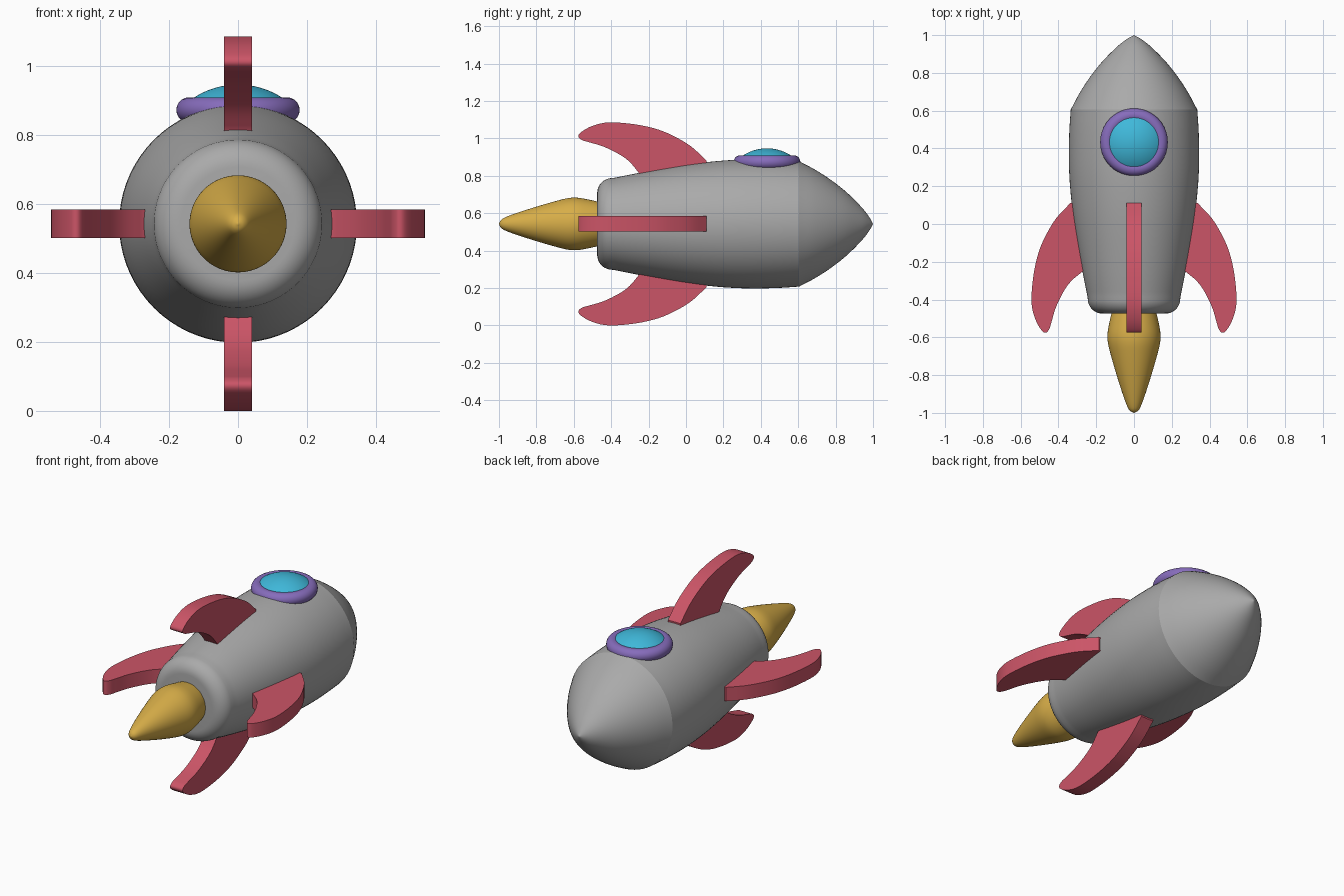
import bpy, bmesh, math
from mathutils import Vector, Matrix

if "Cube" in bpy.data.objects:
    bpy.data.objects.remove(bpy.data.objects["Cube"])

AXIS_Z = 0.543  # height of the rocket's long axis


def material(name, rgb):
    m = bpy.data.materials.new(name)
    m.diffuse_color = (*rgb, 1)
    m.use_nodes = True
    m.node_tree.nodes["Principled BSDF"].inputs["Base Color"].default_value = m.diffuse_color
    return m


grey = material("hull grey", (0.40, 0.40, 0.40))
red = material("fin red", (0.60, 0.09, 0.135))
gold = material("flame gold", (0.68, 0.42, 0.065))
purple = material("ring purple", (0.24, 0.15, 0.50))
cyan = material("glass cyan", (0.05, 0.48, 0.70))


def smooth_curve(pts, steps=5):
    """Catmull-Rom curve through 2D points."""
    p = [Vector(q) for q in pts]
    p = [2 * p[0] - p[1]] + p + [2 * p[-1] - p[-2]]
    out = []
    for a, b, c, d in zip(p, p[1:], p[2:], p[3:]):
        for i in range(steps):
            t = i / steps
            out.append(0.5 * (2 * b + (c - a) * t + (2 * a - 5 * b + 4 * c - d) * t * t
                              + (3 * b - a - 3 * c + d) * t ** 3))
    return out + [p[-2]]


def finish(bm, name, mat, angle):
    bmesh.ops.remove_doubles(bm, verts=bm.verts, dist=1e-5)
    bmesh.ops.recalc_face_normals(bm, faces=bm.faces)
    me = bpy.data.meshes.new(name)
    bm.to_mesh(me)
    bm.free()
    me.materials.append(mat)
    ob = bpy.data.objects.new(name, me)
    bpy.context.collection.objects.link(ob)
    bpy.ops.object.select_all(action='DESELECT')
    ob.select_set(True)
    bpy.context.view_layer.objects.active = ob
    bpy.ops.object.shade_smooth_by_angle(angle=math.radians(angle))
    return ob


def lathe(name, profile, mat, centre, along_y=True, closed=False, angle=30, n=72):
    """Spin (height, radius) points around the y or z axis."""
    bm = bmesh.new()
    rings = []
    for h, r in profile:
        ring = []
        for i in range(n):
            a = math.tau * i / n
            c, s = r * math.cos(a), r * math.sin(a)
            ring.append(bm.verts.new(Vector(centre) + Vector((c, h, s) if along_y else (c, s, h))))
        rings.append(ring)
    pairs = list(zip(rings, rings[1:]))
    if closed:
        pairs.append((rings[-1], rings[0]))
    for lo, hi in pairs:
        for i in range(n):
            j = (i + 1) % n
            bm.faces.new((lo[i], lo[j], hi[j], hi[i]))
    return finish(bm, name, mat, angle)


# Hull: flat tail, rounded rim, swelling barrel, then a pointed nose with a crease
rim = [(-0.395 - 0.08 * math.cos(t), 0.165 + 0.08 * math.sin(t))
       for t in (math.radians(10 * k) for k in range(9))]
barrel = smooth_curve([(-0.385, 0.246), (-0.25, 0.273), (-0.05, 0.308), (0.1, 0.329),
                       (0.25, 0.342), (0.38, 0.345), (0.5, 0.342), (0.605, 0.335)])
nose = smooth_curve([(0.605, 0.335), (0.69, 0.29), (0.775, 0.235), (0.86, 0.168),
                     (0.94, 0.088), (0.98, 0.036), (1.0, 0.0)])
axis = (0, 0, AXIS_Z)
lathe("hull", [(-0.475, 0)] + rim + barrel + nose[1:], grey, axis, angle=15)

# Exhaust flame
flame = smooth_curve([(-1.0, 0.0), (-0.99, 0.02), (-0.965, 0.036), (-0.9, 0.06), (-0.8, 0.092),
                      (-0.7, 0.121), (-0.63, 0.138), (-0.58, 0.14), (-0.52, 0.13),
                      (-0.46, 0.116), (-0.42, 0.105)])
lathe("flame", flame + [Vector((-0.42, 0))], gold, axis)

# Four swept fins, outline as (y, distance from axis)
outer = smooth_curve([(0.11, 0.338), (0.03, 0.412), (-0.055, 0.464), (-0.15, 0.505),
                      (-0.27, 0.532), (-0.41, 0.543), (-0.5, 0.524), (-0.562, 0.49),
                      (-0.575, 0.466), (-0.555, 0.448), (-0.52, 0.437), (-0.44, 0.413),
                      (-0.355, 0.371), (-0.3, 0.33), (-0.25, 0.27)], 4)
outline = outer + [Vector((-0.24, 0.24)), Vector((0.11, 0.29))]
for k, side in enumerate(("top", "left", "bottom", "right")):
    bm = bmesh.new()
    face = bm.faces.new([bm.verts.new((-0.041, y, r)) for y, r in outline])
    new = bmesh.ops.extrude_face_region(bm, geom=[face])["geom"]
    bmesh.ops.translate(bm, vec=(0.082, 0, 0),
                        verts=[v for v in new if isinstance(v, bmesh.types.BMVert)])
    bm.transform(Matrix.Translation(axis) @ Matrix.Rotation(-k * math.pi / 2, 4, 'Y'))
    finish(bm, side + "_fin", red, 35)

# Porthole on top: round ring and domed glass
porthole = (0, 0.433, 0.873)
tube = [(0.037 * math.sin(math.tau * i / 20), 0.142 + 0.037 * math.cos(math.tau * i / 20))
        for i in range(20)]
lathe("window_ring", tube, purple, porthole, along_y=False, closed=True)
R = 0.235
dome = [(0.074 - R + R * math.cos(0.66 * i / 12), R * math.sin(0.66 * i / 12)) for i in range(13)]
lathe("window_glass", dome, cyan, porthole, along_y=False)
